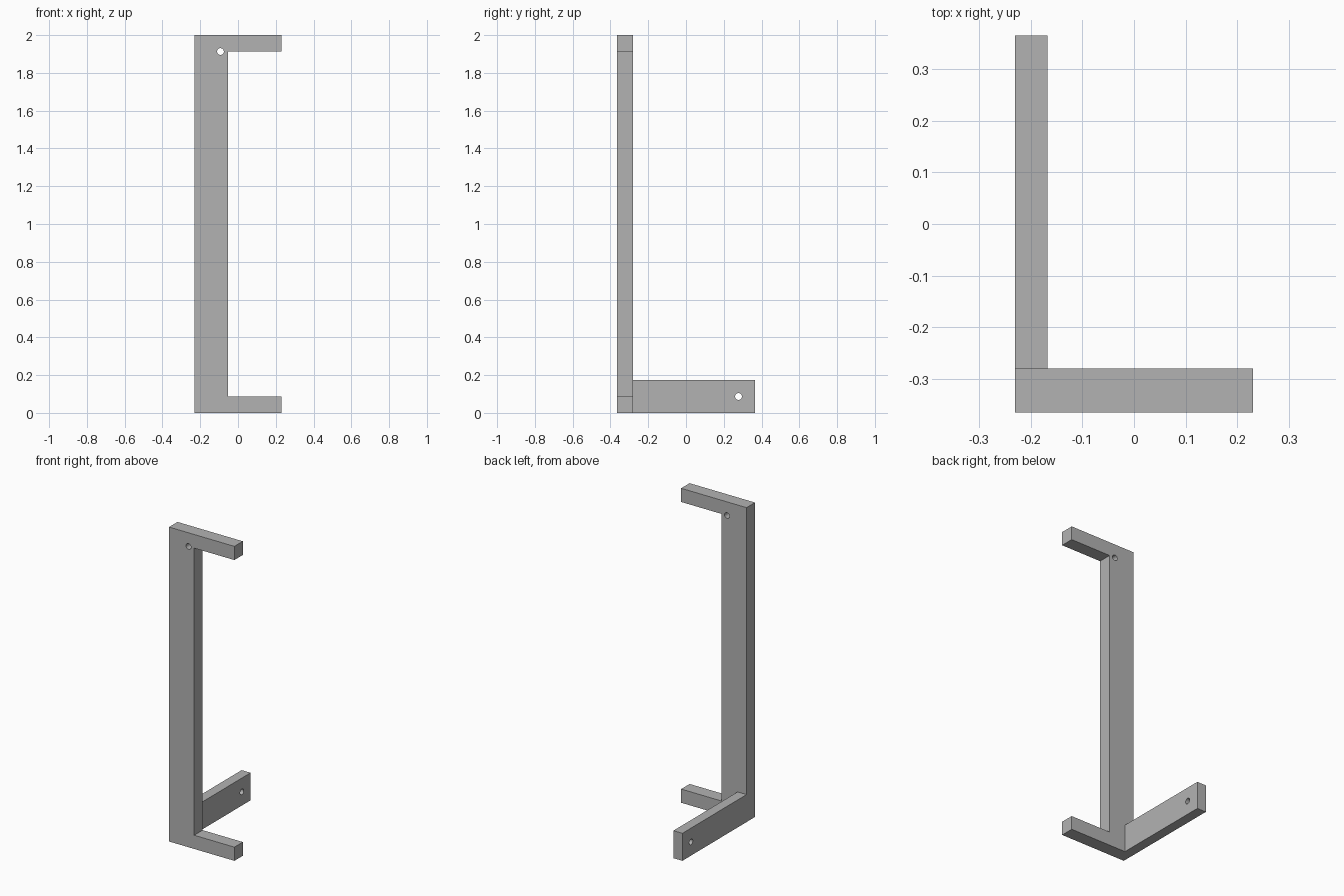
import bpy, bmesh, math
from mathutils import Matrix, Vector

cube = bpy.data.objects.get("Cube")
if cube:
    bpy.data.objects.remove(cube, do_unlink=True)

grey = bpy.data.materials.new("plain grey")
grey.use_nodes = True
colour = (0.45, 0.45, 0.45, 1)
grey.diffuse_color = colour
grey.node_tree.nodes["Principled BSDF"].inputs["Base Color"].default_value = colour

# Shared dimensions
LEFT, RIGHT = -0.23, 0.23
FRONT, INNER, BACK = -0.365, -0.28, 0.365
TOP, BAR = 2.0, 0.087
HOLE = 0.018


def extrude_profile(name, points, offset):
    """Solid made by sweeping a closed planar outline along offset."""
    bm = bmesh.new()
    face = bm.faces.new([bm.verts.new(p) for p in points])
    swept = bmesh.ops.extrude_face_region(bm, geom=[face])["geom"]
    verts = [v for v in swept if isinstance(v, bmesh.types.BMVert)]
    bmesh.ops.translate(bm, verts=verts, vec=offset)
    bmesh.ops.recalc_face_normals(bm, faces=bm.faces)
    mesh = bpy.data.meshes.new(name)
    bm.to_mesh(mesh)
    bm.free()
    mesh.materials.append(grey)
    obj = bpy.data.objects.new(name, mesh)
    bpy.context.collection.objects.link(obj)
    return obj


def drill(obj, centre, axis):
    """Cut a round screw hole through obj."""
    bm = bmesh.new()
    turn = Vector((0, 0, 1)).rotation_difference(Vector(axis)).to_matrix().to_4x4()
    bmesh.ops.create_cone(bm, cap_ends=True, segments=32, radius1=HOLE, radius2=HOLE,
                          depth=0.3, matrix=Matrix.Translation(centre) @ turn)
    mesh = bpy.data.meshes.new("hole_cutter")
    bm.to_mesh(mesh)
    bm.free()
    mesh.materials.append(grey)
    cutter = bpy.data.objects.new("hole_cutter", mesh)
    cutter.hide_render = True
    bpy.context.collection.objects.link(cutter)
    mod = obj.modifiers.new("screw_hole", 'BOOLEAN')
    mod.operation, mod.solver, mod.object = 'DIFFERENCE', 'EXACT', cutter
    bpy.context.view_layer.objects.active = obj
    bpy.ops.object.modifier_apply(modifier=mod.name)
    bpy.data.objects.remove(cutter, do_unlink=True)
    bpy.ops.object.select_all(action='DESELECT')
    obj.select_set(True)
    bpy.ops.object.shade_smooth_by_angle(angle=math.radians(30))


# Upright with its top and bottom arms, as one C-shaped outline
UPRIGHT = -0.053
outline = [(LEFT, 0), (RIGHT, 0), (RIGHT, BAR), (UPRIGHT, BAR),
           (UPRIGHT, TOP - BAR), (RIGHT, TOP - BAR), (RIGHT, TOP), (LEFT, TOP)]
frame = extrude_profile("upright_frame", [(x, FRONT, z) for x, z in outline],
                        (0, INNER - FRONT, 0))
drill(frame, (-0.093, (FRONT + INNER) / 2, TOP - BAR), (0, 1, 0))

# Mounting arm reaching backwards from the foot
ARM_HEIGHT, ARM_THICK = 0.175, 0.063
outline = [(INNER, 0), (BACK, 0), (BACK, ARM_HEIGHT), (INNER, ARM_HEIGHT)]
arm = extrude_profile("rear_arm", [(LEFT, y, z) for y, z in outline],
                      (ARM_THICK, 0, 0))
drill(arm, (LEFT + ARM_THICK / 2, BACK - BAR, BAR), (1, 0, 0))
